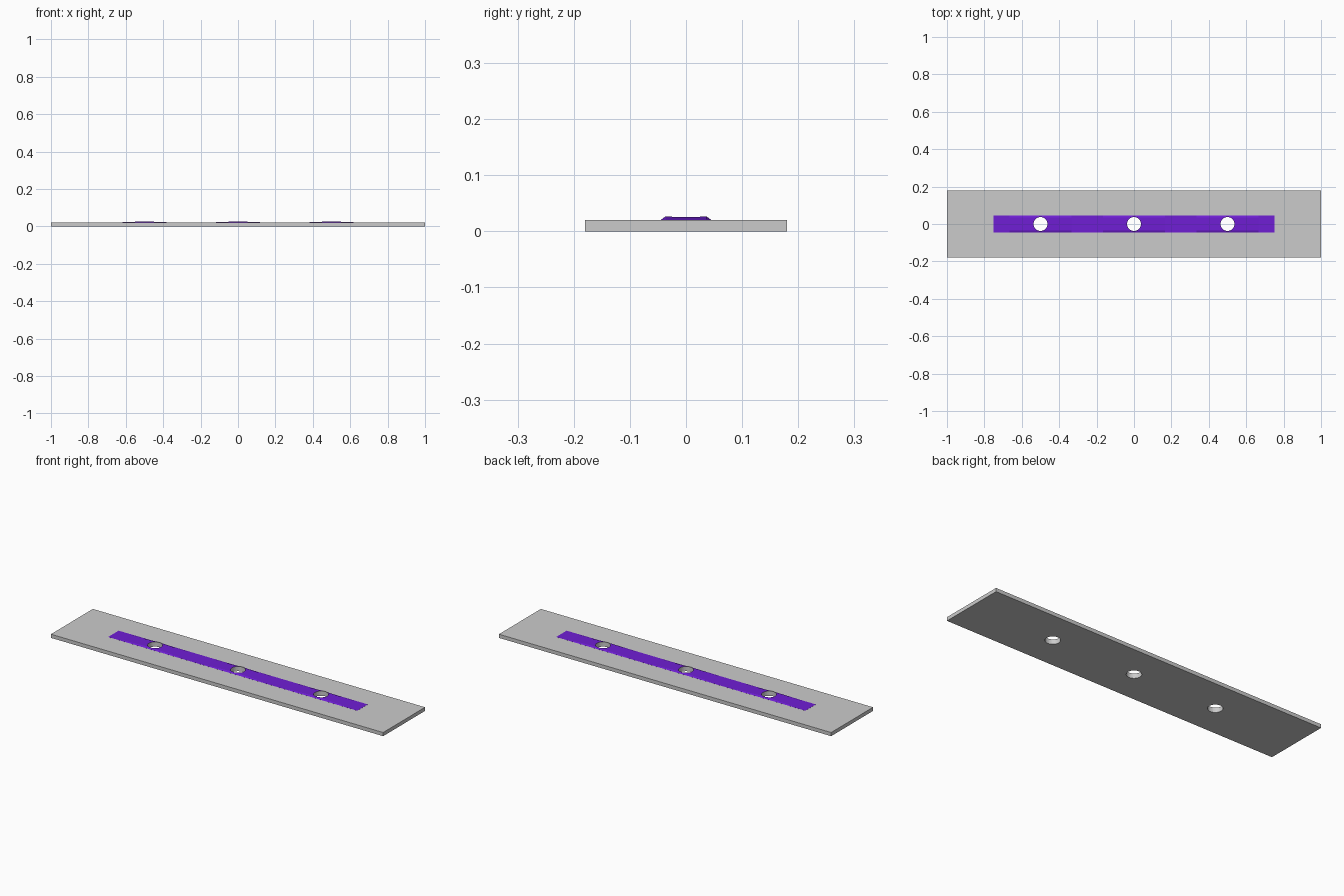
import bpy, bmesh, math

if "Cube" in bpy.data.objects:
    bpy.data.objects.remove(bpy.data.objects["Cube"])

HOLES = (-0.5, 0.0, 0.5)
RADIUS = 0.037


def new_object(name, bm):
    bmesh.ops.recalc_face_normals(bm, faces=bm.faces)
    me = bpy.data.meshes.new(name)
    bm.to_mesh(me)
    bm.free()
    ob = bpy.data.objects.new(name, me)
    bpy.context.collection.objects.link(ob)
    return ob


def cut(ob, cutter):
    mod = ob.modifiers.new("holes", 'BOOLEAN')
    mod.operation = 'DIFFERENCE'
    mod.solver = 'EXACT'
    mod.object = cutter
    bpy.context.view_layer.objects.active = ob
    bpy.ops.object.modifier_apply(modifier=mod.name)


# Three round hole cutters
bm = bmesh.new()
for x in HOLES:
    ret = bmesh.ops.create_cone(bm, cap_ends=True, segments=32,
                                radius1=RADIUS, radius2=RADIUS, depth=0.2)
    bmesh.ops.translate(bm, verts=ret["verts"], vec=(x, 0, 0.01))
cutter = new_object("hole_cutter", bm)
cutter.hide_render = True

# Flat base plate
bm = bmesh.new()
bmesh.ops.create_cube(bm, size=1)
bmesh.ops.scale(bm, verts=bm.verts, vec=(2, 0.36, 0.02))
bmesh.ops.translate(bm, verts=bm.verts, vec=(0, 0, 0.01))
plate = new_object("base_plate", bm)
cut(plate, cutter)

# Coloured strip, rising to a low ridge at every hole
bm = bmesh.new()
low, high = 0.0204, 0.027
stations = [(-0.75, low)]
for x in HOLES:
    stations += [(x - 1 / 6, low), (x, high), (x + 1 / 6, low)]
stations.append((0.75, low))
rings = []
for x, z in stations:
    profile = [(-0.045, 0.0197), (-0.045, 0.0202), (-0.036, z),
               (0.036, z), (0.045, 0.0202), (0.045, 0.0197)]
    rings.append([bm.verts.new((x, y, h)) for y, h in profile])
for a, b in zip(rings, rings[1:]):
    for i in range(6):
        j = (i + 1) % 6
        bm.faces.new((a[i], a[j], b[j], b[i]))
bm.faces.new(rings[0])
bm.faces.new(rings[-1])
strip = new_object("raised_strip", bm)
purple = bpy.data.materials.new("purple")
purple.diffuse_color = (0.16, 0.013, 0.66, 1)
purple.use_nodes = True
purple.node_tree.nodes["Principled BSDF"].inputs["Base Color"].default_value = purple.diffuse_color
strip.data.materials.append(purple)
cut(strip, cutter)

# Hole walls in the strip stay plain grey
strip.data.materials.append(None)
for p in strip.data.polygons:
    near = any(math.hypot(p.center.x - x, p.center.y) < RADIUS + 0.001 for x in HOLES)
    if near and abs(p.normal.z) < 0.1:
        p.material_index = 1

bpy.data.objects.remove(cutter)
